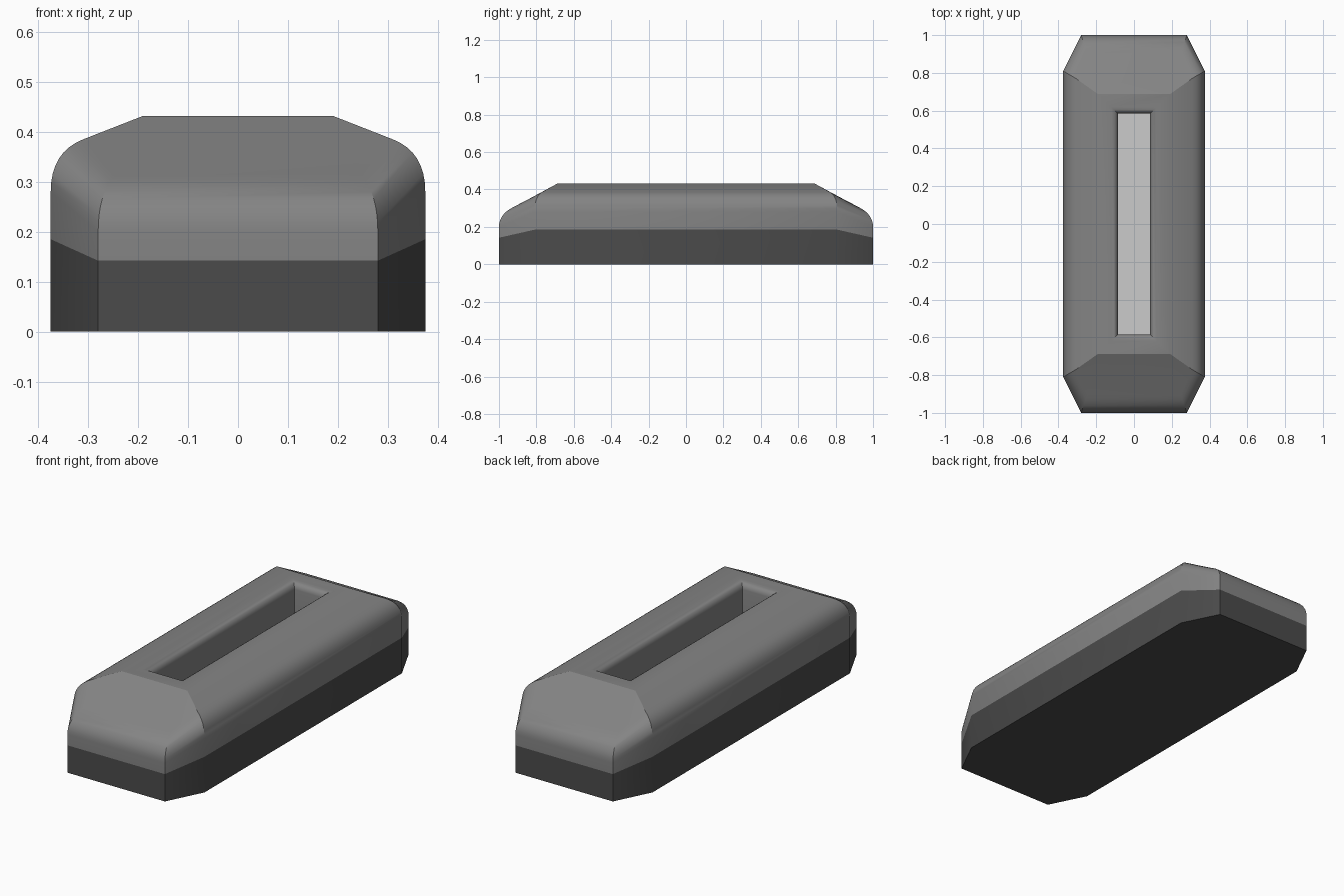
import bpy, bmesh, math
from mathutils import Vector as V

if "Cube" in bpy.data.objects:
    bpy.data.objects.remove(bpy.data.objects["Cube"])


def material(name, value):
    m = bpy.data.materials.new(name)
    m.diffuse_color = (value, value, value, 1)
    m.use_nodes = True
    m.node_tree.nodes["Principled BSDF"].inputs["Base Color"].default_value = m.diffuse_color
    return m


def ring(a, b):
    """Eight-sided ring from the two corner points of one quadrant."""
    q = [V(a), V(b)]
    pts = []
    for sx, sy, order in ((1, 1, 1), (-1, 1, -1), (-1, -1, 1), (1, -1, -1)):
        pts += [V((p.x * sx, p.y * sy, p.z)) for p in q[::order]]
    return pts


def loft(name, rings, mat, cap_start=False):
    bm = bmesh.new()
    loops = [[bm.verts.new(p) for p in r] for r in rings]
    for lo, hi in zip(loops, loops[1:]):
        for i in range(8):
            j = (i + 1) % 8
            bm.faces.new((lo[i], lo[j], hi[j], hi[i]))
    if cap_start:
        bm.faces.new(loops[0][::-1])
    bmesh.ops.remove_doubles(bm, verts=bm.verts, dist=1e-5)
    me = bpy.data.meshes.new(name)
    bm.to_mesh(me)
    bm.free()
    me.materials.append(mat)
    ob = bpy.data.objects.new(name, me)
    bpy.context.collection.objects.link(ob)
    bpy.ops.object.select_all(action='DESELECT')
    ob.select_set(True)
    bpy.context.view_layer.objects.active = ob
    bpy.ops.object.shade_smooth_by_angle(angle=math.radians(28))
    return ob


def bezier(p, c, q, t):
    return V(p) * (1 - t) ** 2 + V(c) * 2 * t * (1 - t) + V(q) * t * t


dark = material("dark_grey", 0.07)
mid = material("mid_grey", 0.23)
light = material("light_grey", 0.8)

# Lower band, its top edge dips towards the ends
band = ring((0.375, 0.81, 0.185), (0.28, 1, 0.142))
loft("base", [ring((0.375, 0.81, 0), (0.28, 1, 0)), band], dark, cap_start=True)

# Upper shell: rounded shoulder, sloping roof, rolled slot rim, slot walls
shell = [band]
N = 8
for k in range(N + 1):
    t = k / N
    shell.append(ring(
        bezier((0.375, 0.81, 0.28), (0.375, 0.81, 0.36), (0.31, 0.772, 0.385), t),
        bezier((0.28, 1, 0.2), (0.28, 1, 0.275), (0.247, 0.905, 0.314), t)))
shell.append(ring((0.19, 0.687, 0.432), (0.19, 0.687, 0.432)))
R = 0.034
for k in range(5):
    a = k / 4 * math.pi / 2
    d = R * (1 - math.sin(a))
    p = (0.085 + d, 0.585 + d, 0.432 - R * (1 - math.cos(a)))
    shell.append(ring(p, p))
FLOOR = 0.18
p = (0.085, 0.585, FLOOR)
shell.append(ring(p, p))
loft("upper_shell", shell, mid)

# Pale floor of the slot
bm = bmesh.new()
bm.faces.new([bm.verts.new((x * 0.085, y * 0.585, FLOOR))
              for x, y in ((-1, -1), (1, -1), (1, 1), (-1, 1))])
me = bpy.data.meshes.new("slot_floor")
bm.to_mesh(me)
bm.free()
me.materials.append(light)
bpy.context.collection.objects.link(bpy.data.objects.new("slot_floor", me))
